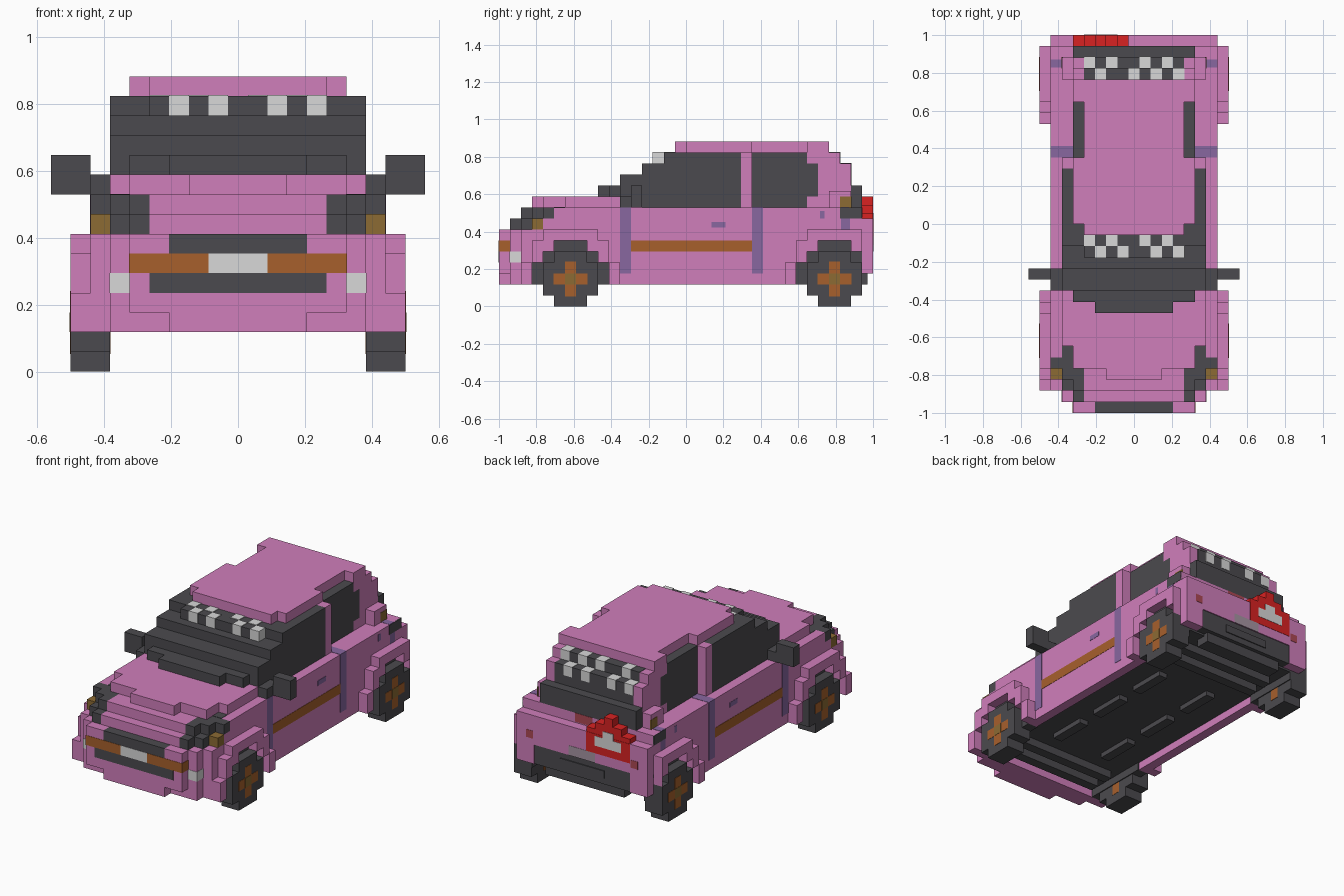
import bpy, bmesh
from mathutils import Matrix, Vector

if "Cube" in bpy.data.objects:
    bpy.data.objects.remove(bpy.data.objects["Cube"], do_unlink=True)

U = 2 / 34          # one block of the grid
T = 0.03            # thickness of painted plates, in blocks


def lin(c):
    c /= 255
    return c / 12.92 if c <= 0.04045 else ((c + 0.055) / 1.055) ** 2.4


def material(name, r, g, b):
    m = bpy.data.materials.new(name)
    m.use_nodes = True
    col = (lin(r), lin(g), lin(b), 1)
    m.diffuse_color = col
    bsdf = next(n for n in m.node_tree.nodes if n.type == 'BSDF_PRINCIPLED')
    bsdf.inputs["Base Color"].default_value = col
    return m


PINK = material("pink paint", 208, 126, 187)
DARK = material("dark grey", 75, 74, 78)
LIGHT = material("light grey", 216, 216, 216)
ORANGE = material("burnt orange", 167, 96, 44)
AMBER = material("amber", 140, 107, 52)
PURPLE = material("purple", 136, 103, 160)
RED = material("red", 216, 34, 34)
BRICK = material("brick red", 172, 72, 84)
PLATE = material("plate grey", 166, 148, 162)


def part(name, mat, boxes, mirror=False):
    """Boxes are (x0, x1, y0, y1, z0, z1) in blocks; mirror repeats them across x."""
    bm = bmesh.new()
    for x0, x1, y0, y1, z0, z1 in boxes:
        spans = [(x0, x1), (-x1, -x0)] if mirror else [(x0, x1)]
        for a, b in spans:
            mid = Vector(((a + b) / 2, (y0 + y1) / 2, (z0 + z1) / 2)) * U
            size = Vector((b - a, y1 - y0, z1 - z0)) * U
            bmesh.ops.create_cube(bm, size=1, matrix=Matrix.Translation(mid) @ Matrix.Diagonal(size.to_4d()))
    me = bpy.data.meshes.new(name)
    bm.to_mesh(me)
    bm.free()
    me.materials.append(mat)
    ob = bpy.data.objects.new(name, me)
    bpy.context.collection.objects.link(ob)


def wide(w, *rest):
    """Box centred on x with half width w."""
    return (-w, w) + rest


# Main body, sills and shoulders
part("body", PINK, [
    wide(7.5, -14, 16, 3, 7), wide(7.5, -13, -12, 7, 8), wide(7.5, -12, 16, 7, 9),
    wide(6.5, 13, 15, 9, 10.5)])
part("sills", PINK, [(6.5, 7.5, -7, 10, 2, 3)], True)

# Nose and stepped bonnet
part("nose", PINK, [
    wide(5.5, -17, -16, 3, 6), wide(3.5, -17, -16, 2, 3), wide(6.5, -16, -14, 2, 7),
    (3.5, 5.5, -17, -16, 6, 7), (-5.5, -3.5, -17, -16, 6, 7), wide(7.5, -15, -14, 2, 7),
    wide(4.5, -16, -12, 7, 8), wide(4.5, -15, -12, 8, 9)])
part("bonnet", PINK, [
    wide(2.5, -14, -13, 9, 10), wide(5.5, -13, -11, 9, 10), wide(6.5, -11, -4, 9, 10)])
part("headlights", DARK, [
    (4.5, 5.5, -16, -13, 7, 8), (5.5, 6.5, -15, -13, 7, 8),
    (4.5, 5.5, -15, -12, 8, 9), (5.5, 6.5, -14, -12, 8, 9),
    (6.5, 7.5, -13, -12, 8, 9), (5.5, 6.5, -12, -11, 8, 9 + T)], True)
part("front_indicators", AMBER, [(6.5, 7.5, -14, -13, 7, 8)], True)

# Front bumper details
part("grille", DARK, [wide(3.5, -17, -16, 6, 7), wide(4.5, -17 - T, -16.9, 4, 5)])
part("front_band", ORANGE, [(1.5, 5.5 + T, -17 - T, -16, 5, 6)], True)
part("front_plate", LIGHT, [wide(1.5, -17 - T, -16.9, 5, 6)])
part("fog_lamps", LIGHT, [(5.5, 6.5 + T, -16 - T, -15, 4, 5)], True)


# Stepped fenders, arches, wheels and hubs; y_end is where the arch stops at the back
def axle(name, c, y_end):
    fenders = [(7.5, 8.5, c - 2.5, c + 2.5, 6, 7)]
    for s in (-1, 1):
        for near, far, z0, z1 in ((3.5, 4.5, 2, 4), (2.5, 3.5, 4, 6), (1.5, 2.5, 5, 6)):
            y0, y1 = sorted((c + s * near, c + s * far))
            if y1 <= y_end + 1:
                fenders.append((7.5, 8.5, y0, min(y1, 16), z0, z1))
    part(name + "_fenders", PINK, fenders, True)
    part(name + "_arches", DARK, [
        (6.4, 7.5 + T, c - 3.5, y_end, 2, 4), (6.4, 7.5 + T, c - 2.5, c + 2.5, 4, 5),
        (6.4, 7.5 + T, c - 1.5, c + 1.5, 5, 6)], True)
    part(name + "_wheels", DARK, [
        (6.5, 8.5, c - 1.5, c + 1.5, 0, 5), (6.5, 8.5, c - 2.5, c + 2.5, 1, 4)], True)
    part(name + "_hubs", ORANGE, [
        (6.5 - T, 8.5 + T, c - 0.5, c + 0.5, 0.9, 4.1),
        (6.5 - T, 8.5 + T, c - 1.55, c + 1.55, 2, 3)], True)
    part(name + "_hub_caps", AMBER, [(8.5, 8.5 + 2 * T, c - 0.5, c + 0.5, 2, 3)], True)


axle("front", -10.5, -7)
axle("rear", 13.5, 16)

# Windscreen steps and cabin glass
part("windscreen", DARK, [
    wide(3.5, -8, -7, 10, 11), wide(5.5, -7, -6, 10, 11), wide(6.5, -6, -4, 10, 12),
    wide(6.5, -4, 5, 9, 13), wide(4.5, -3, -2, 13, 14), wide(6.5, -2, 5, 13, 14)])
part("rear_side_glass", DARK, [wide(5.5, 6, 11, 9, 14), wide(5.5, 11, 12, 10, 13)])

# Pillars, rear quarters and roof
part("middle_pillars", PINK, [wide(6.5, 5, 6, 9, 14)])
part("rear_quarters", PINK, [
    wide(5.5, 12, 14, 9, 14), wide(5.5, 14, 15, 9, 13),
    wide(5.5, 11, 12, 9, 10), wide(5.5, 11, 12, 13, 14)])
part("roof", PINK, [
    wide(4.5, -1, 0, 14, 15), wide(5.5, 0, 6, 14, 15),
    wide(4.5, 6, 11, 14, 15), wide(5.5, 11, 13, 14, 15)])

# Checkered bands at both ends of the roof
part("rear_band", DARK, [
    wide(4.5, 13, 14 + T, 13, 14 + T), wide(4.5, 14, 15 + T, 12, 13 + T)])
checks = []
for y, z, cols in ((-3, 13, (-3, -1, 2, 4)), (-2, 13, (-4, -2, 1, 3)),
                   (14, 12, (-4, -2, 1, 3)), (13, 13, (-3, 0, 2, 4))):
    e = 2 * T
    checks += [(x - 0.5, x + 0.5 + (T if x == 4 else 0), y - (e if y == -3 else 0),
                y + 1 + (e if y > 0 else 0), z, z + 1 + e) for x in cols]
part("checkers", LIGHT, checks)

# Door mirrors
part("mirrors", DARK, [
    (6.5, 7.5, -6, -4, 9, 10), (7.5, 9.5, -5, -4, 9, 10), (7.5, 9.5, -5, -4, 10, 11)], True)

# Side trim, door seams and handles
part("side_strips", ORANGE, [(7.4, 7.5 + T, -5, 6, 5, 6)], True)
part("door_seams", PURPLE, [
    (7.4, 7.5 + T, -6, -5, 3, 9), (7.4, 7.5 + T, 6, 7, 3, 9), (5.5, 7.5 + T, 6, 7, 8.9, 9 + T),
    (7.4, 7.5 + T, 14.1, 14.9, 7, 8), (6.5, 7.5, 14.1, 14.8, 8.9, 9 + T),
    (7.4, 7.5 + T, 2.3, 3.6, 7.2, 7.7), (7.4, 7.5 + T, 12.2, 12.6, 8, 8.7)], True)

# Rear end: tailgate, window, lamps, bumper and red block
part("tailgate", PINK, [wide(7.5, 16, 17, 5, 8), (5.5, 7.5, 16, 17, 3, 5), (-7.5, -5.5, 16, 17, 3, 5)])
part("rear_window", DARK, [wide(5.5, 15, 16, 9, 11), wide(4.5, 14.9, 15 + T, 11, 12)])
part("tail_lamp_frames", DARK, [(7.4, 7.5 + T, 14, 16, 8, 9)], True)
part("tail_lamps", AMBER, [(6.4, 6.5 + T, 14, 15 + T, 9, 10)], True)
part("reflectors", BRICK, [(5.6, 6.4, 16.9, 17 + T, 5.6, 6.4)], True)
part("tailgate_panel", BRICK, [(-0.5, 1.5, 15.9, 16 + T, 8.1, 9)])
part("rear_bumper", DARK, [
    wide(5.5, 16, 16.9, 3, 5), wide(4.5, 15, 16.5, 2, 3), wide(2.5, 16.5, 17, 3.6, 4.4)])
part("rear_plate", PLATE, [wide(1.5, 16.9, 17 + T, 5, 6)])
part("red_block", RED, [
    (-5.5, -0.5, 16.5, 17 + T, 6, 8), (-5.5, -0.5, 16, 17, 8, 8.5),
    (-4.5, -1.5, 16, 17, 8.5, 9.2), (-3.5, -2.5, 16, 17, 9.2, 10)])
part("red_block_panel", LIGHT, [
    (-4.5, -1.5, 16.9, 17 + 2 * T, 6.8, 7.8), (-3.6, -2.4, 16.9, 17 + 2 * T, 7.8, 8.5)])

# Underside with crossbars and broken lengthwise ribs
part("floor", DARK, [wide(6.5, -14, 16, 2.8, 3.1)])
part("floor_crossbars", DARK, [wide(5.5, y, y + 1, 2, 2.9) for y in (-13, -11, 11, 13)])
part("floor_ribs", DARK, [(2.5, 3.5, y, y + 4, 2.3, 2.9) for y in (-8, -2, 4)], True)
